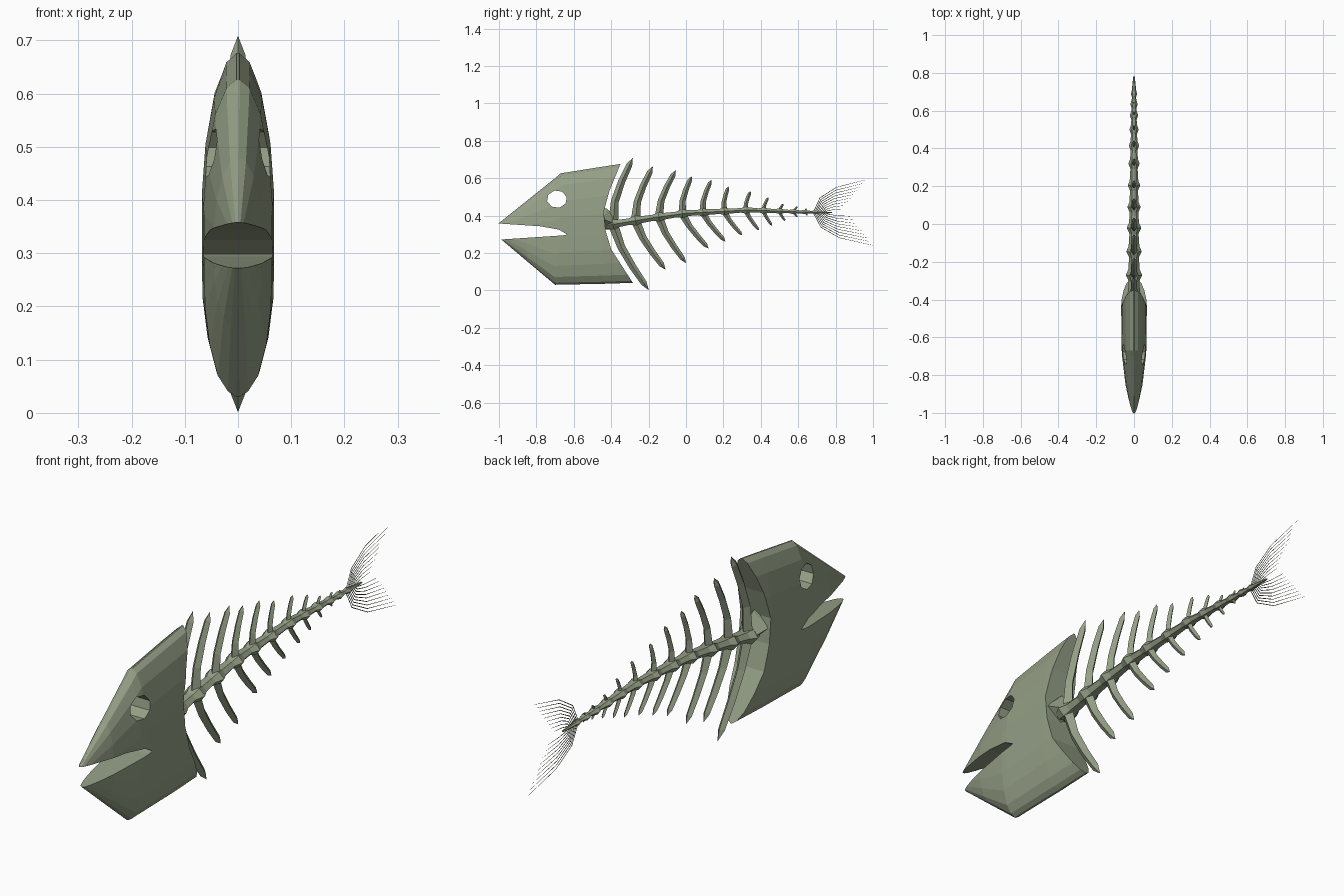
import bpy, bmesh, math
from mathutils import Vector

if "Cube" in bpy.data.objects:
    bpy.data.objects.remove(bpy.data.objects["Cube"], do_unlink=True)

COLOUR = (0.30, 0.35, 0.24, 1)
bone = bpy.data.materials.new("bone")
bone.use_nodes = True
bone.diffuse_color = COLOUR
bone.node_tree.nodes["Principled BSDF"].inputs["Base Color"].default_value = COLOUR


def finish(name, bm):
    bmesh.ops.recalc_face_normals(bm, faces=bm.faces)
    mesh = bpy.data.meshes.new(name)
    bm.to_mesh(mesh)
    bm.free()
    mesh.materials.append(bone)
    obj = bpy.data.objects.new(name, mesh)
    bpy.context.collection.objects.link(obj)
    return obj


def loft(bm, rings):
    """Skin a list of equal-length point rings and cap both ends."""
    rings = [[bm.verts.new(p) for p in ring] for ring in rings]
    n = len(rings[0])
    for a, b in zip(rings, rings[1:]):
        for i in range(n):
            j = (i + 1) % n
            bm.faces.new((a[i], a[j], b[j], b[i]))
    bm.faces.new(rings[0])
    bm.faces.new(rings[-1])


def sweep(bm, path, radii, sides=4, flat=1.0):
    """Sweep a polygon along a (y, z) path; flat scales its x width."""
    pts = [Vector(p) for p in path]
    rings = []
    for i, p in enumerate(pts):
        d = (pts[min(i + 1, len(pts) - 1)] - pts[max(i - 1, 0)]).normalized()
        ring = []
        for k in range(sides):
            a = math.tau * k / sides
            s = radii[i] * math.sin(a)
            ring.append((radii[i] * flat * math.cos(a), p.x - d.y * s, p.y + d.x * s))
        rings.append(ring)
    loft(bm, rings)


def prism(name, outline, half=0.2):
    bm = bmesh.new()
    loft(bm, [[(x, y, z) for y, z in outline] for x in (-half, half)])
    return finish(name, bm)


def cut(obj, tool, operation):
    mod = obj.modifiers.new("cut", 'BOOLEAN')
    mod.operation, mod.solver, mod.object = operation, 'EXACT', tool
    bpy.context.view_layer.objects.active = obj
    bpy.ops.object.modifier_apply(modifier=mod.name)
    bpy.data.objects.remove(tool, do_unlink=True)


# Skull: a ridged lens-shaped volume lofted along y: (y, bottom, top, half width)
stations = [(-1.01, .291, .352, .012), (-.85, .156, .48, .045), (-.70, .030, .6, .063),
            (-.67, .031, .626, .065), (-.45, .035, .661, .068), (-.27, .041, .688, .064)]
section = [(0, .04), (.018, .3), (.07, .6), (.17, .84), (.29, .98), (.41, 1), (.6, 1),
           (.75, .9), (.89, .66), (.975, .33), (1, .04)]
bm = bmesh.new()
rings = []
for y, low, high, w in stations:
    side = [(w * f, y, low + t * (high - low)) for t, f in section]
    rings.append(side + [(-x, y, z) for x, y, z in reversed(side)])
loft(bm, rings)
skull = finish("skull", bm)

# Open mouth and rear edge from a side outline, then the eye hole
outline = [(-1.02, .359), (-1.02, .40), (-.68, .68), (-.335, .714), (-.41, .53), (-.44, .42),
           (-.43, .32), (-.40, .22), (-.265, .011), (-.70, -.01), (-1.02, .24),
           (-1.02, .270), (-.66, .294), (-.635, .299), (-.68, .325), (-.78, .343)]
cut(skull, prism("skull_outline", outline), 'INTERSECT')
eye = [(-.69 + .054 * math.cos(math.tau * (k + .3) / 8),
        .488 + .047 * math.sin(math.tau * (k + .3) / 8)) for k in range(8)]
cut(skull, prism("eye_hole", eye), 'DIFFERENCE')

# Neck wedge joining skull and spine
bm = bmesh.new()
sweep(bm, [(-.48, .385), (-.44, .38), (-.37, .352)], [.062, .06, .026], 4, 1)
finish("neck", bm)

# Spine with a flared vertebra at each rib pair
curve = [(-.44, .345), (-.2, .385), (0, .413), (.34, .43), (.6, .42), (.8, .415)]


def spine_z(y):
    for (a, za), (b, zb) in zip(curve, curve[1:]):
        if y <= b:
            return za + (zb - za) * (y - a) / (b - a)
    return curve[-1][1]


bases = [-.39, -.27, -.145, -.02, .09, .205, .32, .415, .50, .575, .635, .69]
path, radii = [], []
for i, y in enumerate(bases):
    size = 1 - .7 * i / len(bases)
    for dy, r in ((-.035, .021), (0, .033), (.03, .023)):
        yy = y + dy * (.35 + .65 * size)
        path.append((yy, spine_z(yy)))
        radii.append(r * size)
path.append((.78, spine_z(.78)))
radii.append(.003)
bm = bmesh.new()
sweep(bm, path, radii, 6, 1.4)
finish("spine", bm)

# Ribs: tips above and below each vertebra, bowed with a soft backward kink
upper = [(-.285, .707), (-.178, .662), (-.055, .642), (.03, .61), (.135, .59), (.227, .555),
         (.345, .53), (.44, .497), (.52, .462), (.595, .448), (.645, .438)]
lower = [(-.2, .003), (-.11, .112), (0, .147), (.12, .225), (.21, .262), (.3, .295),
         (.39, .322), (.46, .347), (.53, .372), (.595, .392), (.65, .402)]
for label, tips, bow in (("upper", upper, .027), ("lower", lower, .022)):
    for i, (tip, y) in enumerate(zip(tips, bases)):
        a, b = Vector((y, spine_z(y))), Vector(tip)
        length = abs(b.y - a.y)
        size = max(.16, 1 - .08 * i)
        pts = []
        for t, bend in ((0, 0), (.35, 1), (.65, .8), (.9, .25), (1, 0)):
            p = a.lerp(b, t)
            p.x -= bow * bend * min(1, length / .35)
            pts.append(p)
        bm = bmesh.new()
        sweep(bm, pts, [r * size for r in (.027, .021, .019, .016, .0008)], 4, .9)
        finish(f"{label}_rib_{i + 1}", bm)

# Tail: two lobes of hair-thin rays curving out from the spine end
bm = bmesh.new()
RAYS = 9
for sign, reach, spread in ((1, .96, .175), (-1, 1.0, .175)):
    for k in range(RAYS):
        f = 1 - k / RAYS
        start = .68 + .07 * (1 - f)
        end = reach - .14 * (1 - f)
        pts = []
        for t, h in ((0, 0), (.13, .45), (.44, .77), (1, 1)):
            pts.append((start + (end - start) * t, .416 + sign * spread * f * h))
        sweep(bm, pts, [.002, .002, .0015, .0006], 3, .6)
finish("tail_rays", bm)
